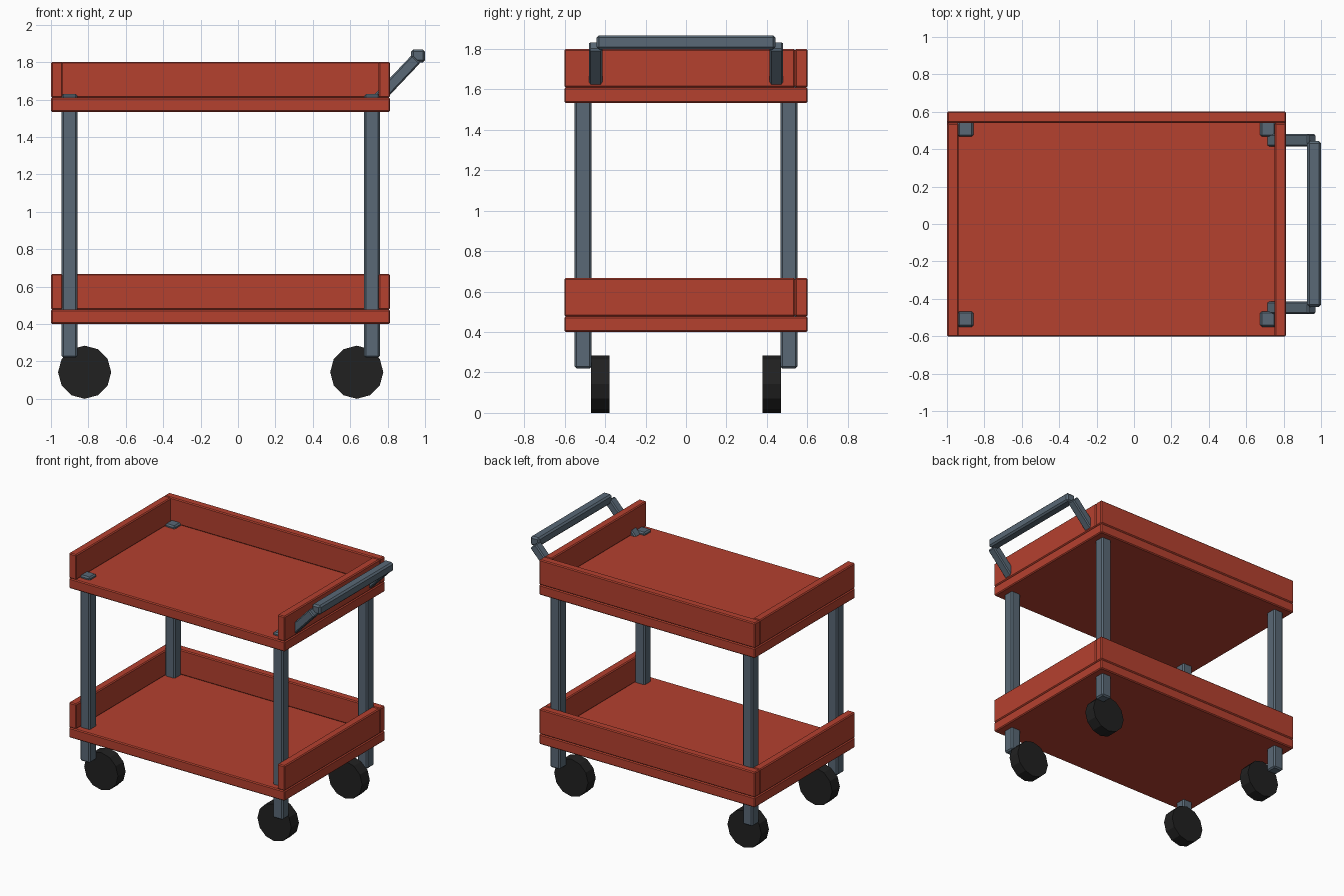
import bpy, math
from mathutils import Matrix

if "Cube" in bpy.data.objects:
    bpy.data.objects.remove(bpy.data.objects["Cube"])


def mat(name, rgb):
    m = bpy.data.materials.new(name)
    m.diffuse_color = (*rgb, 1)
    m.use_nodes = True
    m.node_tree.nodes["Principled BSDF"].inputs["Base Color"].default_value = m.diffuse_color
    return m


RED = mat("red_paint", (0.46, 0.052, 0.028))
STEEL = mat("grey_steel", (0.1, 0.14, 0.18))
RUBBER = mat("black_rubber", (0.015, 0.015, 0.015))


def box(name, lo, hi, m, bevel=0.007, tilt=0):
    """Bevelled box between two corners, optionally tilted about y."""
    size = [b - a for a, b in zip(lo, hi)]
    bpy.ops.mesh.primitive_cube_add(size=1, location=[(a + b) / 2 for a, b in zip(lo, hi)])
    o = bpy.context.object
    o.name = name
    o.data.transform(Matrix.Diagonal((*size, 1)))
    o.rotation_euler.y = tilt
    mod = o.modifiers.new("bevel", 'BEVEL')
    mod.width = bevel
    mod.segments = 1
    o.data.materials.append(m)
    return o


# trays: base, two end walls and back wall, open at the front
X0, X1, Y, T = -1.0, 0.813, 0.602, 0.062
for tag, z in (("lower", 0.40), ("upper", 1.533)):
    zb, zt = z + 0.077, z + 0.268
    box(tag + "_tray_base", (X0, -Y, z), (X1, Y, zb), RED)
    box(tag + "_tray_left_wall", (X0, -Y, zb), (X0 + T, Y - T, zt), RED)
    box(tag + "_tray_right_wall", (X1 - T, -Y, zb), (X1, Y - T, zt), RED)
    box(tag + "_tray_back_wall", (X0, Y - T, zb), (X1, Y, zt), RED)

# legs and wheels at the four corners
for sy, side in ((-1, "front"), (1, "back")):
    for lx, wx, end in ((-0.901, -0.82, "left"), (0.717, 0.635, "right")):
        box(f"{side}_{end}_leg", (lx - 0.042, sy * 0.509 - 0.042, 0.22),
            (lx + 0.042, sy * 0.509 + 0.042, 1.63), STEEL, 0.01)
        bpy.ops.mesh.primitive_cylinder_add(vertices=12, radius=0.142, depth=0.092,
                                            location=(wx, sy * 0.425, 0.142),
                                            rotation=(math.pi / 2, 0, 0))
        w = bpy.context.object
        w.name = f"{side}_{end}_wheel"
        w.data.materials.append(RUBBER)

    # sloping handle arm
    cx, cz, L, h = 0.842, 1.701, 0.322, 0.031
    box(side + "_handle_arm", (cx - L / 2, sy * 0.447 - 0.033, cz - h),
        (cx + L / 2, sy * 0.447 + 0.033, cz + h), STEEL, 0.008, -math.radians(46.5))

# push bar
box("handle_bar", (0.926, -0.443, 1.799), (1.0, 0.443, 1.868), STEEL, 0.012)
